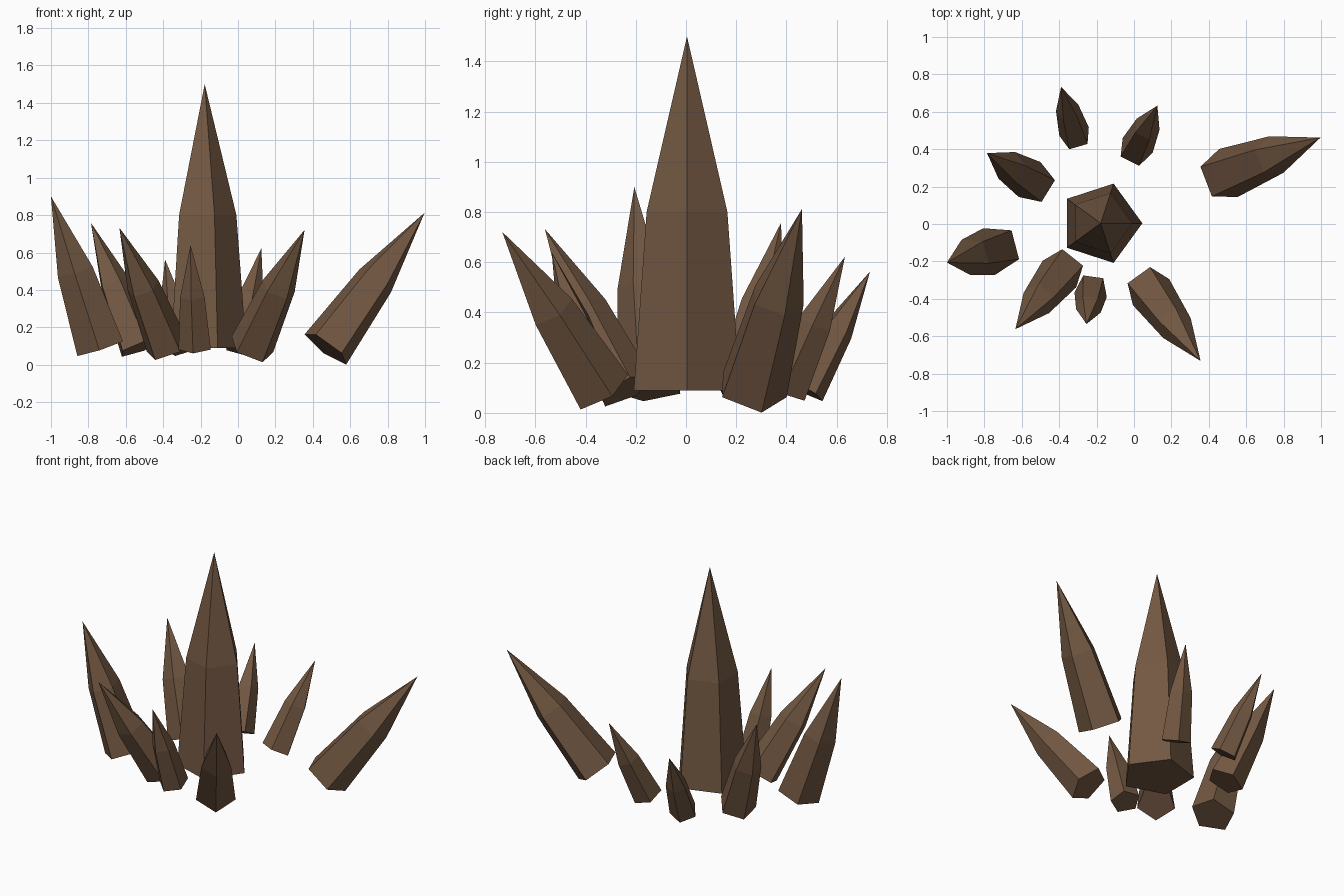
import bpy, bmesh, math
from mathutils import Vector

if "Cube" in bpy.data.objects:
    bpy.data.objects.remove(bpy.data.objects["Cube"])

BASE_Z = 0.09          # height of every crystal's base centre
SIDES = 5

stone = bpy.data.materials.new("brown stone")
stone.diffuse_color = (0.171, 0.098, 0.055, 1)
stone.use_nodes = True
stone.node_tree.nodes["Principled BSDF"].inputs["Base Color"].default_value = stone.diffuse_color


def crystal(name, base, tip):
    """Five-sided tapered shard; one ridge faces the way it leans."""
    base, tip = Vector((*base, BASE_Z)), Vector(tip)
    axis = tip - base
    length = axis.length
    up = axis.normalized()
    lean = Vector((axis.x, axis.y, 0))
    if lean.length < 1e-4:
        lean = Vector((1, 0, 0))
    out = (lean - up * lean.dot(up)).normalized()
    side = up.cross(out)

    bm = bmesh.new()

    def ring(along, radius):
        c = base + axis * along
        verts = []
        for i in range(SIDES):
            a = 2 * math.pi * i / SIDES
            verts.append(bm.verts.new(
                c + (out * math.cos(a) + side * math.sin(a)) * radius * length))
        return verts

    low, mid = ring(0, 0.158), ring(0.504, 0.12)
    apex = bm.verts.new(tip)
    bm.faces.new(low[::-1])
    for i in range(SIDES):
        j = (i + 1) % SIDES
        bm.faces.new((low[i], low[j], mid[j], mid[i]))
        bm.faces.new((mid[i], mid[j], apex))

    mesh = bpy.data.meshes.new(name)
    bm.to_mesh(mesh)
    bm.free()
    mesh.materials.append(stone)
    bpy.context.collection.objects.link(bpy.data.objects.new(name, mesh))


# Upright centre shard
crystal("main_crystal", (-0.178, 0.004), (-0.178, 0.004, 1.5))

# Ring of shards leaning outward: base centre, tip
crystal("right_crystal", (0.472, 0.260), (0.997, 0.462, 0.812))
crystal("front_right_crystal", (0.073, -0.339), (0.356, -0.732, 0.721))
crystal("front_crystal", (-0.228, -0.352), (-0.254, -0.535, 0.640))
crystal("front_left_crystal", (-0.379, -0.243), (-0.634, -0.562, 0.732))
crystal("left_crystal", (-0.735, -0.137), (-1.0, -0.206, 0.90))
crystal("back_left_crystal", (-0.531, 0.221), (-0.786, 0.379, 0.758))
crystal("back_crystal", (-0.314, 0.472), (-0.390, 0.733, 0.563))
crystal("back_right_crystal", (0.008, 0.397), (0.125, 0.633, 0.622))
